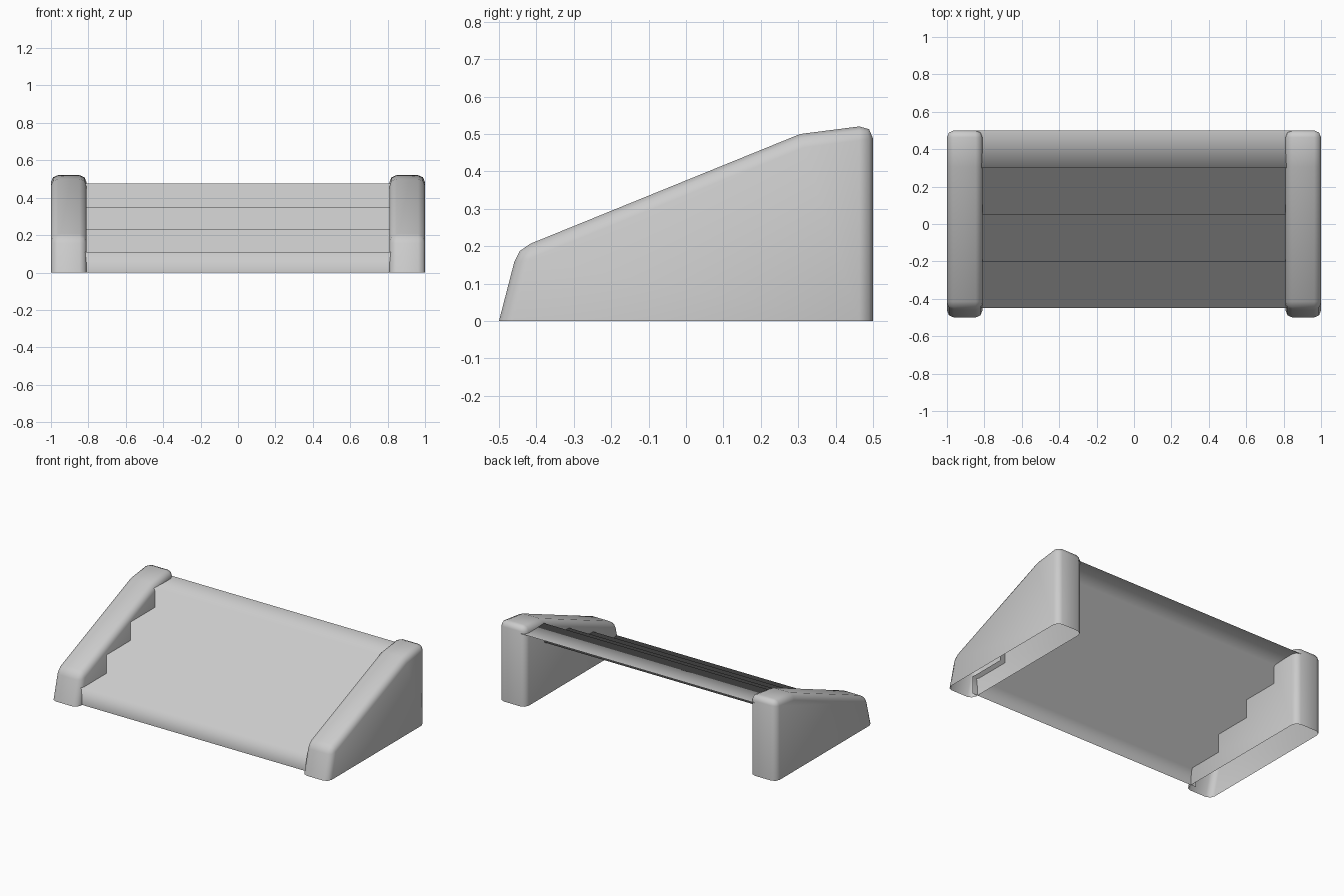
import bpy
import bmesh

cube = bpy.data.objects.get("Cube")
if cube:
    bpy.data.objects.remove(cube, do_unlink=True)

# Material
stone = bpy.data.materials.new("light_grey_stone")
stone.use_nodes = True
GREY = (0.6, 0.6, 0.6, 1)
stone.diffuse_color = GREY
stone.node_tree.nodes["Principled BSDF"].inputs["Base Color"].default_value = GREY


def finish(bm, name):
    """Turn a bmesh into a smooth-shaded object."""
    mesh = bpy.data.meshes.new(name)
    for face in bm.faces:
        face.smooth = True
    bm.to_mesh(mesh)
    bm.free()
    mesh.materials.append(stone)
    obj = bpy.data.objects.new(name, mesh)
    bpy.context.collection.objects.link(obj)


# Side blocks: sloped profile (y, z), hollow shell open underneath
PROFILE = [(-0.5, 0), (-0.45, 0.193), (0.305, 0.5), (0.5, 0.525), (0.5, 0)]


def side_block(name, side):
    bm = bmesh.new()
    inner = [bm.verts.new((side * 0.81, y, z)) for y, z in PROFILE]
    outer = [bm.verts.new((side * 1.0, y, z)) for y, z in PROFILE]
    bm.faces.new(inner)
    bm.faces.new(outer)
    count = len(PROFILE)
    for i in range(count):
        j = (i + 1) % count
        bm.faces.new((inner[i], inner[j], outer[j], outer[i]))
    bmesh.ops.recalc_face_normals(bm, faces=bm.faces)
    bottom = [f for f in bm.faces if all(v.co.z < 0.001 for v in f.verts)]
    bmesh.ops.delete(bm, geom=bottom, context="FACES_ONLY")
    # Round every edge except the open rim and the shallow crease on top
    rounded = [e for e in bm.edges
               if not e.is_boundary and e.calc_face_angle(0) > 0.5]
    bmesh.ops.bevel(bm, geom=rounded, offset=0.037, offset_type="OFFSET",
                    segments=2, profile=0.5, affect="EDGES", clamp_overlap=True)
    finish(bm, name)


side_block("left_side_block", 1)
side_block("right_side_block", -1)

# Steps: one folded sheet, open behind and below
levels = [0.11, 0.23, 0.35, 0.475]
path = [(-0.45, 0)]
for i, level in enumerate(levels):
    front = -0.45 + 0.25 * i
    path.append((front, level))
    path.append((min(front + 0.25, 0.5), level))

bm = bmesh.new()
rows = [[bm.verts.new((x, y, z)) for x in (-0.85, 0.85)] for y, z in path]
for low, high in zip(rows, rows[1:]):
    bm.faces.new((low[0], low[1], high[1], high[0]))
finish(bm, "steps")
